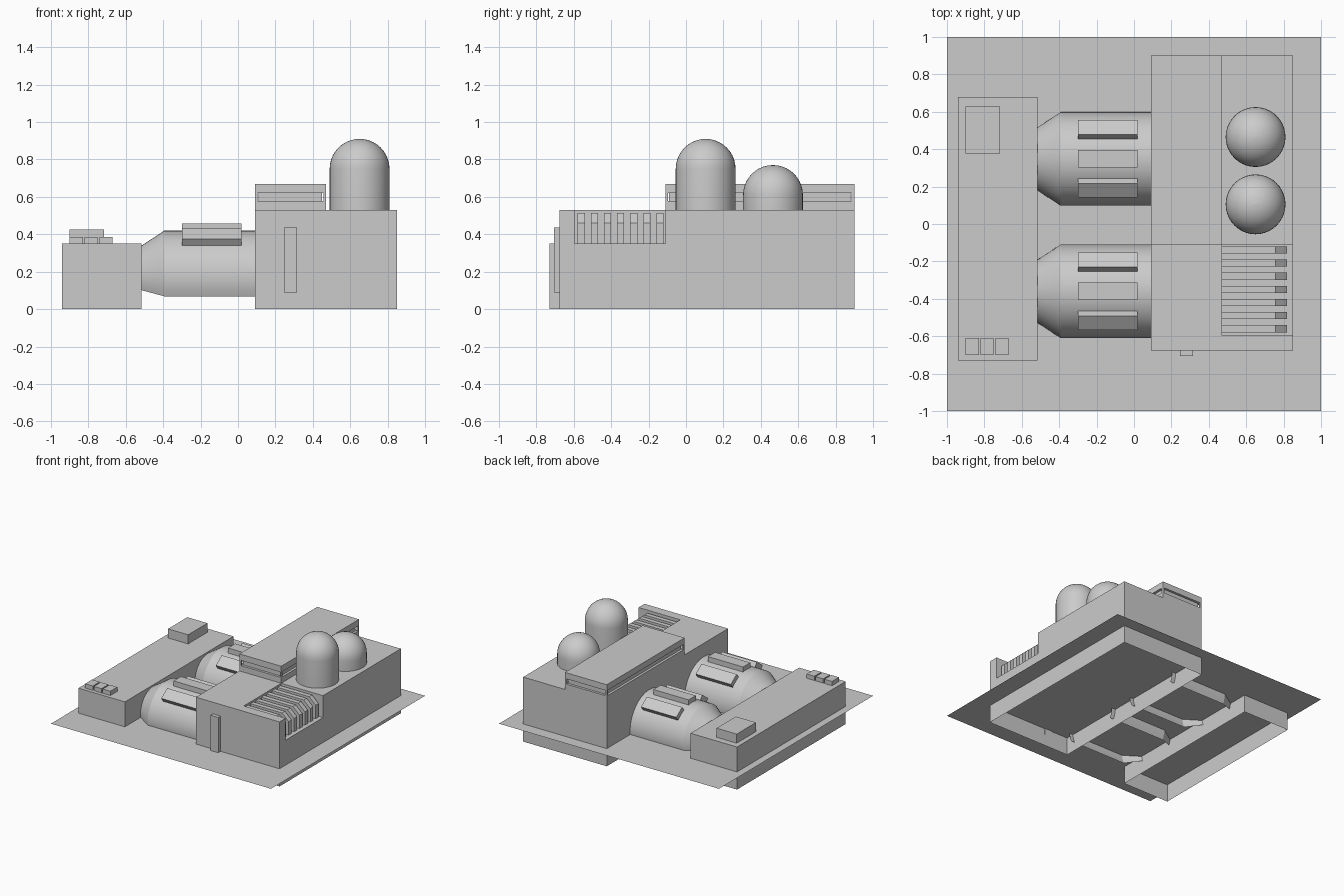
import bpy, bmesh, math
from mathutils import Matrix, Vector

if "Cube" in bpy.data.objects:
    bpy.data.objects.remove(bpy.data.objects["Cube"])

PLANE_Z = 0.145


def finish(name, bm, smooth=False):
    bmesh.ops.recalc_face_normals(bm, faces=bm.faces[:])
    me = bpy.data.meshes.new(name)
    bm.to_mesh(me)
    bm.free()
    ob = bpy.data.objects.new(name, me)
    bpy.context.collection.objects.link(ob)
    bpy.ops.object.select_all(action='DESELECT')
    ob.select_set(True)
    bpy.context.view_layer.objects.active = ob
    if smooth:
        bpy.ops.object.shade_smooth_by_angle(angle=math.radians(30))
    return ob


def open_bottom(bm):
    low = min(v.co.z for v in bm.verts)
    faces = [f for f in bm.faces if all(abs(v.co.z - low) < 1e-4 for v in f.verts)]
    bmesh.ops.delete(bm, geom=faces, context='FACES')


def box(name, x, y, z, cuts=(), rot=None, keep_bottom=False):
    """Box from ranges; cuts are boxes removed from it; the underside is left open."""
    bm = bmesh.new()
    size = Vector((x[1] - x[0], y[1] - y[0], z[1] - z[0]))
    mid = Vector((x[0] + x[1], y[0] + y[1], z[0] + z[1])) / 2
    bmesh.ops.create_cube(bm, size=1, matrix=Matrix.Translation(mid) @ Matrix.Diagonal((*size, 1)))
    if rot:
        bm.transform(rot)
    elif not cuts and not keep_bottom:
        open_bottom(bm)
    ob = finish(name, bm)
    for c in cuts:
        cutter = box("cutter", *c, keep_bottom=True)
        cutter.hide_render = True
        bpy.context.view_layer.objects.active = ob
        mod = ob.modifiers.new("cut", 'BOOLEAN')
        mod.operation, mod.solver, mod.object = 'DIFFERENCE', 'EXACT', cutter
        bpy.ops.object.modifier_apply(modifier=mod.name)
        bpy.data.objects.remove(cutter)
    if cuts:
        bm = bmesh.new()
        bm.from_mesh(ob.data)
        open_bottom(bm)
        bm.to_mesh(ob.data)
        bm.free()
    return ob


def loft(name, rings, cap=False, closed=False):
    """Skin a list of equal-length point rings."""
    bm = bmesh.new()
    vs = [[bm.verts.new(p) for p in r] for r in rings]
    n = len(vs[0])
    for a, b in zip(vs, vs[1:]):
        for i in range(n if closed else n - 1):
            j = (i + 1) % n
            bm.faces.new((a[i], a[j], b[j], b[i]))
    if cap:
        bm.faces.new(vs[0])
        bm.faces.new(vs[-1])
    return finish(name, bm, smooth=not cap)


# thin ground plate that the buildings pass through
bm = bmesh.new()
bmesh.ops.create_grid(bm, x_segments=1, y_segments=1, size=1,
                      matrix=Matrix.Translation((0, 0, PLANE_Z)))
finish("ground_plate", bm)

# main hall with the corner recess for the vents
box("main_hall", (0.09, 0.85), (-0.675, 0.90), (0, 0.53),
    cuts=[((0.47, 1.0), (-0.597, -0.11), (0.35, 0.8))])

# raised roof block with a slot in each side
sz = (0.577, 0.62)
box("roof_block", (0.09, 0.47), (-0.11, 0.90), (0.53, 0.67), cuts=[
    ((0.105, 0.457), (-0.2, -0.09), sz), ((0.105, 0.457), (0.88, 1.0), sz),
    ((0.0, 0.11), (-0.095, 0.885), sz), ((0.45, 0.6), (-0.095, 0.885), sz)])

# bent vent fins
profile = [(0.47, 0.35), (0.47, 0.515), (0.757, 0.515), (0.817, 0.46), (0.817, 0.35)]
for i in range(7):
    y = -0.139 - 0.0702 * i
    loft(f"vent_fin_{i + 1}", [[(px, y + d, pz) for px, pz in profile] for d in (-0.019, 0.019)],
         cap=True, closed=True)

# domed tanks
for name, y, shoulder in (("tall_tank", 0.105, 0.75), ("short_tank", 0.465, 0.61)):
    outline = [(0.16, 0.53)] + [(0.16 * math.cos(a), shoulder + 0.16 * math.sin(a))
                                for a in (math.pi / 2 * k / 10 for k in range(11))]
    rings = [[(0.65 + max(r, 1e-5) * math.cos(t), y + max(r, 1e-5) * math.sin(t), z)
              for t in (2 * math.pi * k / 40 for k in range(40))] for r, z in outline]
    loft(name, rings, closed=True)

# front door slab
box("door_slab", (0.245, 0.315), (-0.705, -0.67), (0.09, 0.435))

# low side building and its roof boxes
box("side_building", (-0.94, -0.517), (-0.73, 0.68), (0, 0.35))
box("roof_unit", (-0.90, -0.717), (0.377, 0.627), (0.35, 0.425))
for i in range(3):
    x = -0.90 + 0.08 * i
    box(f"roof_vent_{i + 1}", (x, x + 0.07), (-0.70, -0.61), (0.35, 0.385))

# two half-buried drums, tapered at one end, each with three panels
AXIS_Z = 0.17
for side, yc in (("back", 0.348), ("front", -0.36)):
    rings = []
    for x, r in ((-0.53, 0.16), (-0.393, 0.25), (0.125, 0.25)):
        arc = [math.radians(-24 + 228 * k / 32) for k in range(33)]
        rings.append([(x, yc + r * math.cos(a), AXIS_Z + r * math.sin(a)) for a in arc])
    loft(f"{side}_drum", rings)
    for label, deg in (("left", -36), ("top", 0), ("right", 36)):
        rot = Matrix.Translation((0, yc, AXIS_Z)) @ Matrix.Rotation(math.radians(deg), 4, 'X')
        box(f"{side}_drum_panel_{label}", (-0.30, 0.02), (-0.047, 0.047), (0.235, 0.287), rot=rot)
